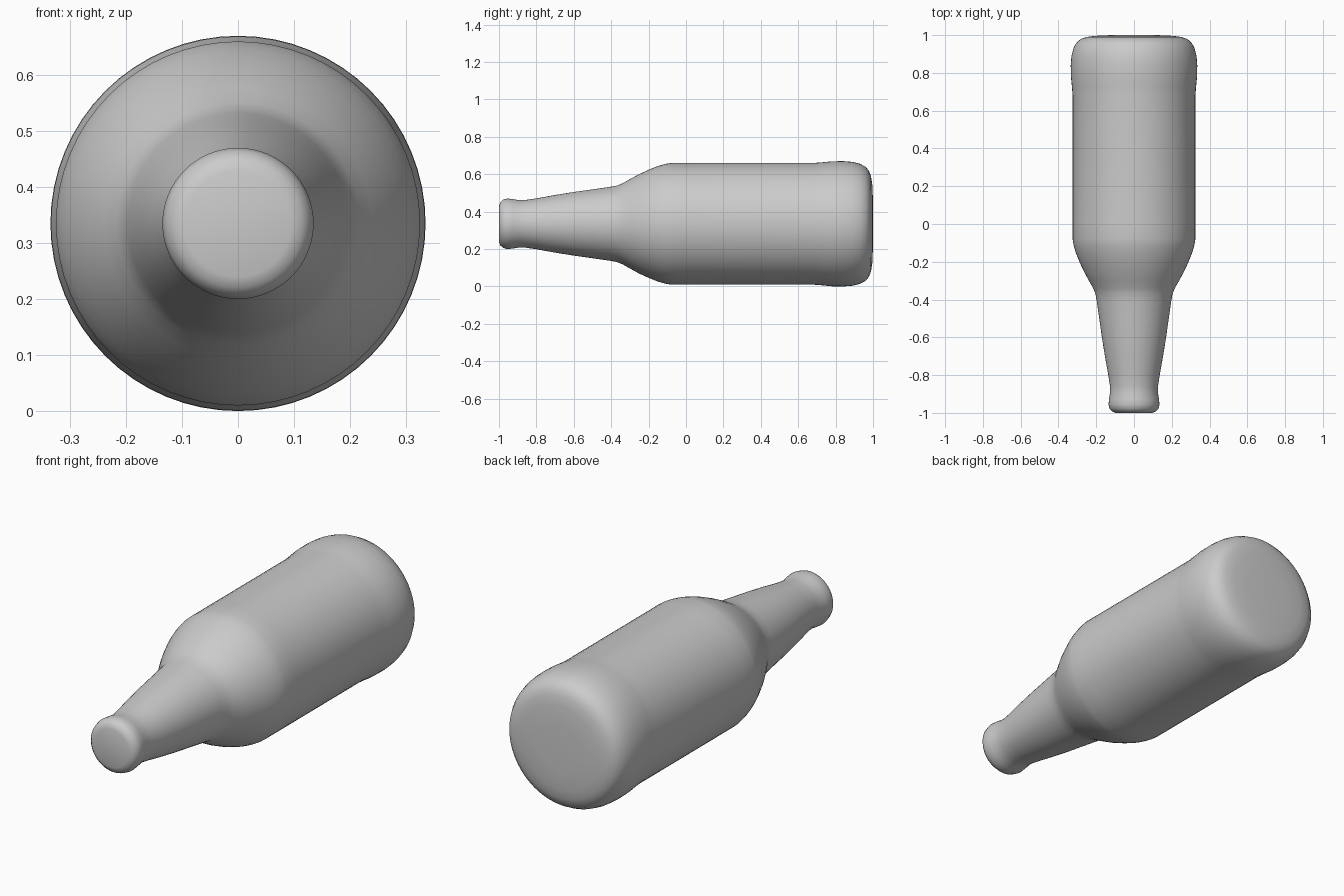
import bpy, bmesh, math
from mathutils import Vector

if "Cube" in bpy.data.objects:
    bpy.data.objects.remove(bpy.data.objects["Cube"])

AXIS_Z = 0.335
SIDES = 64

# (position along y, radius), from mouth to base
profile = [
    (-1.0, 0.0), (-1.0, 0.095), (-0.993, 0.115), (-0.978, 0.129), (-0.955, 0.135),
    (-0.925, 0.132), (-0.895, 0.127), (-0.86, 0.127), (-0.80, 0.136), (-0.70, 0.154),
    (-0.60, 0.170), (-0.50, 0.184), (-0.41, 0.197), (-0.37, 0.204), (-0.34, 0.216),
    (-0.30, 0.239), (-0.25, 0.266), (-0.20, 0.289), (-0.15, 0.309), (-0.11, 0.320),
    (-0.08, 0.325), (0.0, 0.325), (0.68, 0.325), (0.73, 0.329), (0.78, 0.334),
    (0.84, 0.335), (0.89, 0.331), (0.93, 0.321), (0.96, 0.305), (0.978, 0.284),
    (0.989, 0.255), (0.996, 0.21), (1.0, 0.12), (1.0, 0.0),
]

# Bottle: revolve the profile around the long axis
bm = bmesh.new()
verts = [bm.verts.new((r, y, AXIS_Z)) for y, r in profile]
edges = [bm.edges.new(pair) for pair in zip(verts, verts[1:])]
bmesh.ops.spin(bm, geom=verts + edges, cent=(0, 0, AXIS_Z), axis=Vector((0, 1, 0)),
               angle=math.tau, steps=SIDES, use_duplicate=False)
bmesh.ops.remove_doubles(bm, verts=bm.verts, dist=1e-4)
bmesh.ops.recalc_face_normals(bm, faces=bm.faces)

mesh = bpy.data.meshes.new("bottle")
bm.to_mesh(mesh)
bm.free()
bottle = bpy.data.objects.new("bottle", mesh)
bpy.context.collection.objects.link(bottle)

# Smooth shading
bpy.context.view_layer.objects.active = bottle
bottle.select_set(True)
bpy.ops.object.shade_smooth_by_angle(angle=math.radians(50))
